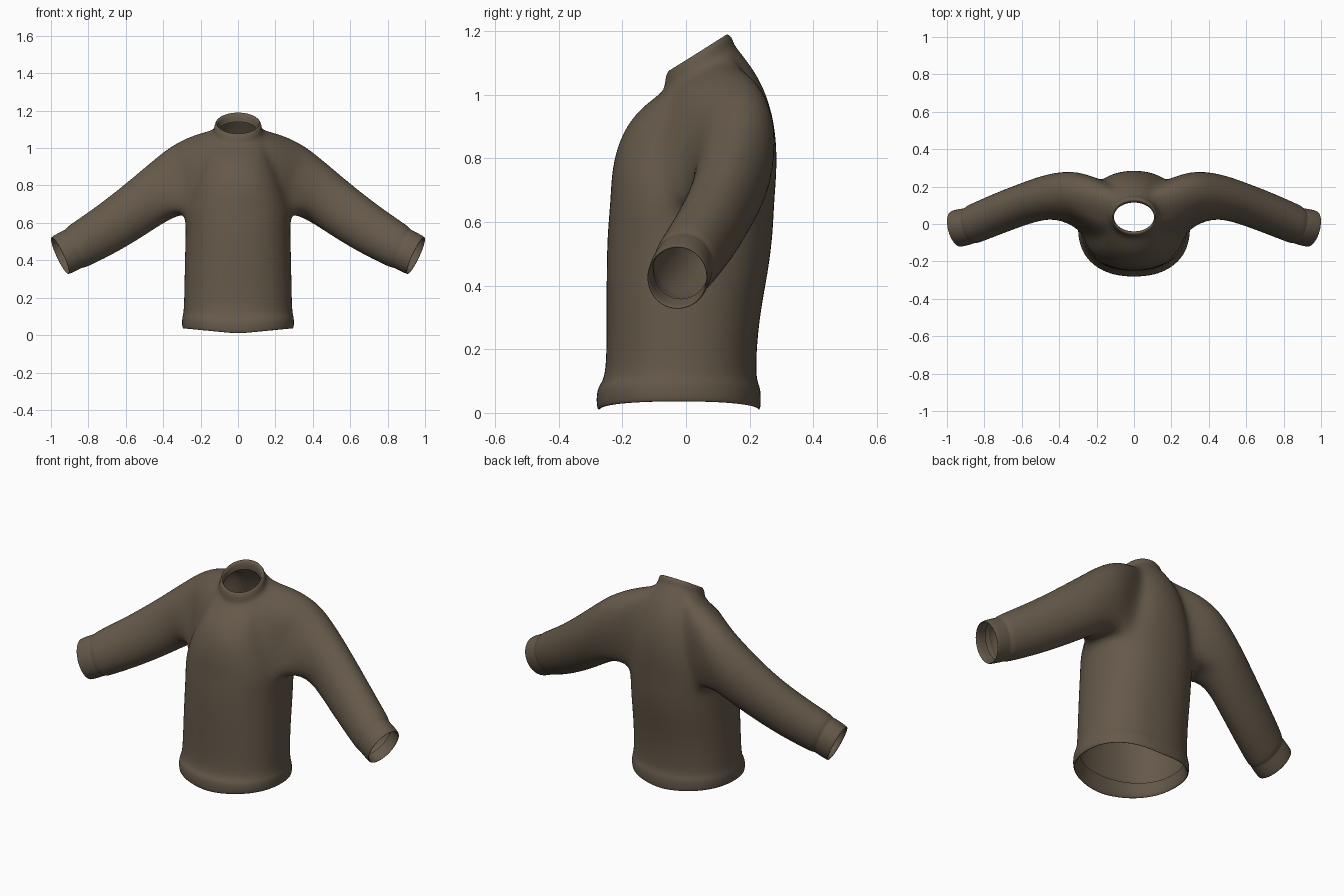
import bpy, bmesh
from math import sin, cos, pi, radians
from mathutils import Vector

if "Cube" in bpy.data.objects:
    bpy.data.objects.remove(bpy.data.objects["Cube"])

bm = bmesh.new()


def add(points):
    return [bm.verts.new(p) for p in points]


def bridge(a, b, closed=False):
    n = len(a)
    for i in range(n if closed else n - 1):
        j = (i + 1) % n
        bm.faces.new((a[i], a[j], b[j], b[i]))


def half_ring(n, rx, yf, yb, zf, zb, power=1.0):
    """Half an oval (x >= 0) running from centre front to centre back."""
    pts = []
    for i in range(n):
        t = -pi / 2 + pi * i / (n - 1)
        c, s = max(cos(t), 0.0), sin(t)
        c = 0.0 if i in (0, n - 1) else c ** power
        s = abs(s) ** power * (1 if s > 0 else -1)
        k = (s + 1) / 2
        pts.append(Vector((rx * c, yf + (yb - yf) * k, zf + (zb - zf) * k)))
    return pts


# Torso from the folded hem up to the underarm: z, half width, front y, back y
levels = [(.09, .275, -.245, .21), (.03, .283, -.26, .22), (.004, .292, -.274, .230),
          (.01, .302, -.284, .238), (.075, .302, -.284, .238), (.095, .296, -.264, .226),
          (.15, .291, -.252, .221), (.30, .288, -.252, .232), (.45, .285, -.252, .262),
          (.57, .281, -.249, .276), (.66, .286, -.240, .279)]
prev = None
for z, rx, yf, yb in levels:
    pts = half_ring(13, rx, yf, yb, z, z, .88)
    for p in pts:
        p.z += .03 * p.x / rx * max(0, 1 - z / .16)
    ring = add(pts)
    if prev:
        bridge(prev, ring)
    prev = ring
chest = prev

# Arc over the shoulder, from front armpit to back armpit
arc = add([(.295, -.015, .79), (.335, .035, .90), (.375, .09, .965), (.395, .16, .99),
           (.395, .235, .97), (.37, .28, .905), (.325, .287, .80)])
outer = chest[:6] + arc + chest[9:]

# Yoke: curved columns from the chest and shoulder up to the neck
n = len(outer)
neck = half_ring(n, .145, -.085, .17, 1.0, 1.135)
prev = outer
for t in (.2, .4, .6, .8, 1):
    pts = []
    for i, v in enumerate(outer):
        s = sin(-pi / 2 + pi * i / (n - 1))
        w = abs(s) ** .7
        side = .10 if s > 0 else -.085
        ctrl = (v.co + neck[i]) / 2 + Vector((0, side * w, .02 + .06 * w))
        pts.append(v.co * (1 - t) ** 2 + ctrl * 2 * t * (1 - t) + neck[i] * t * t)
    ring = add(pts)
    bridge(prev, ring)
    prev = ring

# Collar band, rolled over and down inside
for args in [(.130, -.067, .150, 1.020, 1.160), (.127, -.066, .146, 1.055, 1.180),
             (.117, -.053, .130, 1.083, 1.195), (.107, -.040, .115, 1.072, 1.180),
             (.108, -.040, .115, 1.030, 1.140)]:
    ring = add(half_ring(n, *args))
    bridge(prev, ring)
    prev = ring

# Sleeve: centre, radius front to back, radius top to bottom, lean in x
prev = chest[5:10] + arc[::-1]
sleeve = [((.435, .155, .758), .122, .156, .40), ((.57, .115, .655), .110, .145, .42),
          ((.71, .062, .560), .109, .134, .42), ((.83, .012, .490), .106, .124, .43),
          ((.868, -.004, .468), .104, .119, .43), ((.878, -.008, .462), .096, .112, .43),
          ((.890, -.012, .457), .100, .114, .43), ((.945, -.024, .428), .101, .112, .45),
          ((.955, -.028, .423), .098, .108, .45), ((.945, -.024, .428), .090, .102, .45),
          ((.900, -.016, .452), .090, .104, .45)]
for c, ry, rz, lean in sleeve:
    e1 = Vector((.22 if c[0] > .5 else .05, 1, 0)).normalized()
    e2 = Vector((lean, 0, 1)).normalized()
    pts = []
    for j in range(12):
        a = radians((j - 2) * 30)
        pts.append(Vector(c) + e1 * ry * 1.03 * sin(a) - e2 * rz * 1.03 * cos(a))
    ring = add(pts)
    bridge(prev, ring, True)
    prev = ring

bmesh.ops.recalc_face_normals(bm, faces=bm.faces)
# make sure the chest faces outwards
bm.normal_update()
front = min(bm.faces, key=lambda f: (f.calc_center_median() - Vector((.03, -.25, .4))).length)
if front.normal.y > 0:
    bmesh.ops.reverse_faces(bm, faces=bm.faces)
for f in bm.faces:
    f.smooth = True

mesh = bpy.data.meshes.new("sweater")
bm.to_mesh(mesh)
bm.free()
sweater = bpy.data.objects.new("sweater", mesh)
bpy.context.collection.objects.link(sweater)

# Mirror the half and round it off
mirror = sweater.modifiers.new("mirror", 'MIRROR')
mirror.use_clip = True
mirror.merge_threshold = .002
sub = sweater.modifiers.new("smooth", 'SUBSURF')
sub.levels = sub.render_levels = 2

wool = bpy.data.materials.new("brown_wool")
wool.diffuse_color = (.13, .10, .068, 1)
wool.use_nodes = True
wool.node_tree.nodes["Principled BSDF"].inputs["Base Color"].default_value = wool.diffuse_color
mesh.materials.append(wool)
